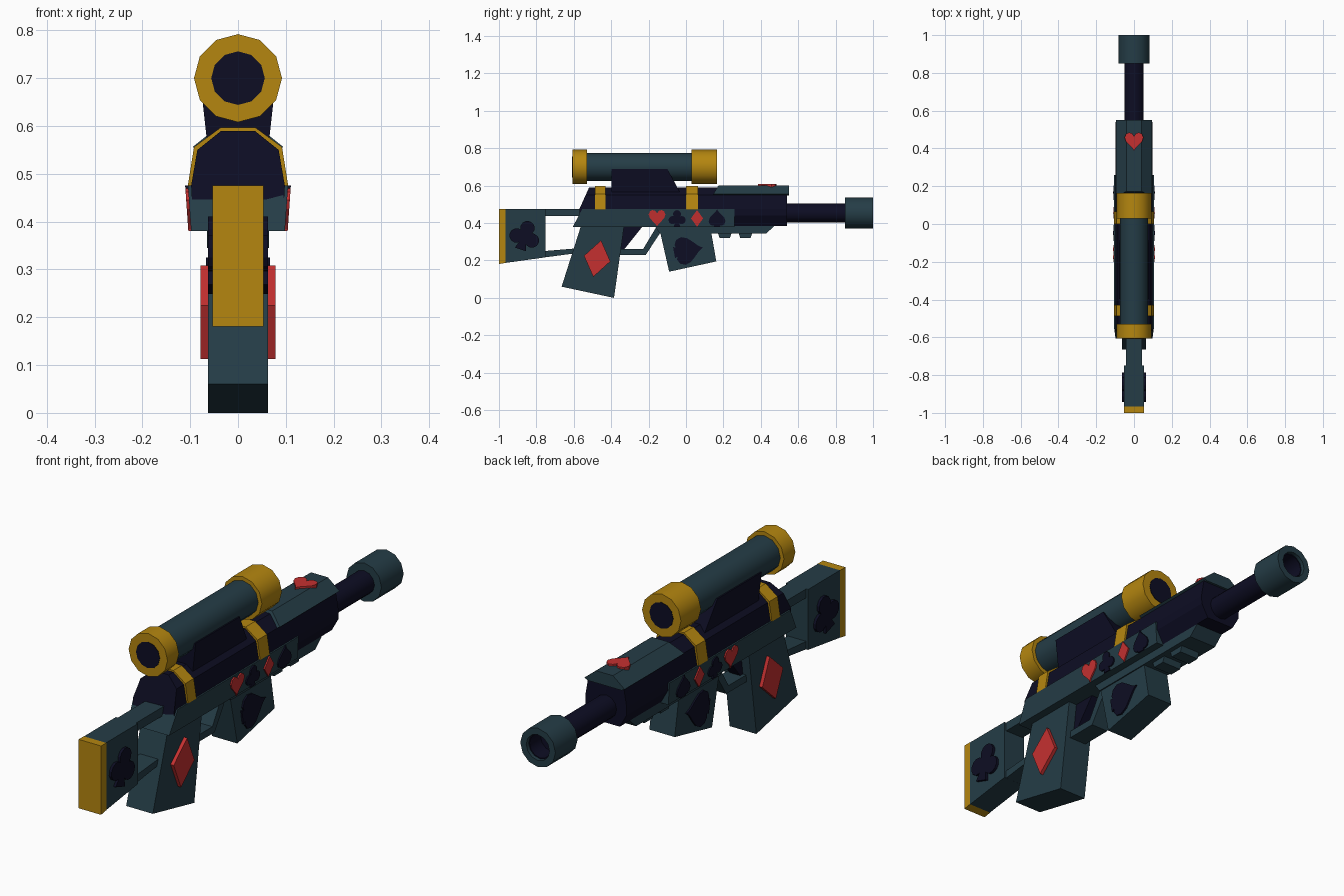
import bpy, bmesh, math
from mathutils import Matrix

if "Cube" in bpy.data.objects:
    bpy.data.objects.remove(bpy.data.objects["Cube"])


def material(name, rgb):
    m = bpy.data.materials.new(name)
    m.use_nodes = True
    m.diffuse_color = (*rgb, 1)
    m.node_tree.nodes["Principled BSDF"].inputs["Base Color"].default_value = (*rgb, 1)
    return m


SLATE = material("slate_teal", (0.018, 0.046, 0.062))
NAVY = material("dark_navy", (0.004, 0.004, 0.017))
GOLD = material("gold", (0.46, 0.24, 0.005))
RED = material("card_red", (0.56, 0.03, 0.03))


def finish(name, bm, mat, smooth=False):
    bmesh.ops.recalc_face_normals(bm, faces=bm.faces)
    me = bpy.data.meshes.new(name)
    bm.to_mesh(me)
    bm.free()
    me.materials.append(mat)
    ob = bpy.data.objects.new(name, me)
    bpy.context.collection.objects.link(ob)
    if smooth:
        bpy.ops.object.select_all(action='DESELECT')
        ob.select_set(True)
        bpy.context.view_layer.objects.active = ob
        bpy.ops.object.shade_smooth_by_angle(angle=math.radians(35))
    return ob


def loft(bm, a, b):
    """Solid between two matching outlines."""
    va, vb = [bm.verts.new(p) for p in a], [bm.verts.new(p) for p in b]
    bm.faces.new(va)
    bm.faces.new(vb[::-1])
    for i in range(len(va)):
        j = (i + 1) % len(va)
        bm.faces.new((va[i], va[j], vb[j], vb[i]))


def slab(name, outline, width, mat):
    """Side outline (y, z) spread to both sides; width is a number or a function of z."""
    w = width if callable(width) else (lambda z: width)
    bm = bmesh.new()
    loft(bm, [(-w(z), y, z) for y, z in outline], [(w(z), y, z) for y, z in outline])
    return finish(name, bm, mat)


def section(name, half, y0, y1, mat, rake=0.0, base=0.475):
    """Mirrored cross-section (x, z) swept along y, with an optional raked rear end."""
    ring = half + [(-x, z) for x, z in reversed(half)]
    bm = bmesh.new()
    loft(bm, [(x, y0 + rake * max(0, z - base), z) for x, z in ring],
         [(x, y1, z) for x, z in ring])
    return finish(name, bm, mat)


def tube(name, profile, z, mat):
    """Twelve-sided turned part along y from (radius, y) pairs."""
    n, bm, rings = 12, bmesh.new(), []
    for r, y in profile:
        rings.append([bm.verts.new((r * math.sin(math.tau * i / n), y,
                                    z + r * math.cos(math.tau * i / n))) for i in range(n)])
    for a, b in zip(rings, rings[1:]):
        for i in range(n):
            j = (i + 1) % n
            bm.faces.new((a[i], a[j], b[j], b[i]))
    bm.faces.new(rings[0])
    bm.faces.new(rings[-1])
    return finish(name, bm, mat, True)


# Card suit outlines, each about one unit tall
def heart(flip=1, shift=0.0):
    pts = []
    for i in range(20):
        t = math.tau * i / 20
        v = 13 * math.cos(t) - 5 * math.cos(2 * t) - 2 * math.cos(3 * t) - math.cos(4 * t)
        pts.append((math.sin(t) ** 3 * 0.5, flip * (v + 2.5) / 29 + shift))
    return pts


def disc(u, v, r):
    return [(u + r * math.cos(math.tau * i / 12), v + r * math.sin(math.tau * i / 12))
            for i in range(12)]


STEM = [(-0.2, -0.5), (0.2, -0.5), (0.05, -0.05), (-0.05, -0.05)]
SUITS = {
    "heart": [heart()],
    "spade": [heart(-1, 0.06), STEM],
    "diamond": [[(0, 0.5), (0.36, 0), (0, -0.5), (-0.36, 0)]],
    "club": [disc(0, 0.25, 0.24), disc(-0.27, -0.1, 0.24), disc(0.27, -0.1, 0.24),
             [(-0.1, 0.2), (-0.2, -0.1), (0.2, -0.1), (0.1, 0.2)], STEM],
}


def side_suit(name, kind, y, z, size, turn, x, thick, mat, lean=0.0):
    """Suit plate on both flanks; lean follows a sloping side."""
    rot = Matrix.Rotation(math.radians(turn), 2)
    bm = bmesh.new()
    for side in (-1, 1):
        for shape in SUITS[kind]:
            pts = [(rot[0][0] * u + rot[0][1] * v, rot[1][0] * u + rot[1][1] * v) for u, v in shape]
            pts = [(size * u, size * v) for u, v in pts]
            loft(bm, [(side * (x - 0.01 + lean * v), y + u, z + v) for u, v in pts],
                 [(side * (x + thick + lean * v), y + u, z + v) for u, v in pts])
    return finish(name, bm, mat)


# Stock
slab("butt_pad", [(-1, 0.475), (-0.965, 0.475), (-0.965, 0.187), (-1, 0.181)], 0.053, GOLD)
slab("stock_block", [(-0.965, 0.475), (-0.75, 0.475), (-0.75, 0.217), (-0.965, 0.187)], 0.052, SLATE)
slab("stock_upper_bar", [(-0.76, 0.475), (-0.5, 0.475), (-0.5, 0.437), (-0.76, 0.437)], 0.043, SLATE)
slab("stock_lower_bar", [(-0.76, 0.25), (-0.5, 0.272), (-0.5, 0.25), (-0.76, 0.216)], 0.043, SLATE)
side_suit("stock_club", "club", -0.86, 0.335, 0.16, -18, 0.052, 0.011, NAVY)

# Grip, trigger and guard
slab("grip", [(-0.56, 0.39), (-0.33, 0.39), (-0.385, 0), (-0.665, 0.06)], 0.063, SLATE)
side_suit("grip_diamond", "diamond", -0.475, 0.21, 0.2, -12, 0.063, 0.015, RED)
slab("trigger", [(-0.36, 0.385), (-0.23, 0.385), (-0.33, 0.26), (-0.36, 0.26)], 0.025, NAVY)
slab("trigger_guard", [(-0.37, 0.23), (-0.215, 0.23), (-0.13, 0.36), (-0.13, 0.385),
                       (-0.155, 0.385), (-0.23, 0.26), (-0.37, 0.26)], 0.04, SLATE)

# Lower frame
slab("side_rail", [(-0.605, 0.38), (-0.555, 0.475), (0.26, 0.475), (0.26, 0.38)],
     lambda z: 0.098 + 0.07 * (z - 0.38), SLATE)
slab("under_rail", [(-0.17, 0.387), (-0.14, 0.345), (0.43, 0.345), (0.475, 0.387)], 0.065, SLATE)
for i, y in enumerate((0.17, 0.28)):
    slab(f"rail_lug_{i + 1}", [(y, 0.35), (y + 0.075, 0.35), (y + 0.065, 0.32), (y + 0.01, 0.32)],
         0.045, SLATE)
slab("magazine", [(-0.14, 0.36), (0.133, 0.36), (0.162, 0.195), (-0.09, 0.14)], 0.06, SLATE)
side_suit("magazine_spade", "spade", 0.01, 0.255, 0.15, -80, 0.06, 0.007, NAVY)
for i, (kind, mat) in enumerate((("heart", RED), ("club", NAVY), ("diamond", RED), ("spade", NAVY))):
    side_suit("rail_" + kind, kind, -0.155 + 0.107 * i, 0.425, 0.09, 0, 0.101, 0.006, mat, 0.07)

# Upper receiver with bands and front cover
section("receiver", [(0.035, 0.59), (0.085, 0.55), (0.098, 0.475), (0.096, 0.44), (0.065, 0.385)],
        -0.57, 0.54, NAVY, 0.45)
for name, y0, y1 in (("rear_band", -0.487, -0.43), ("front_band", 0, 0.065)):
    section(name, [(0.036, 0.597), (0.092, 0.556), (0.105, 0.475), (0.1, 0.46)], y0, y1, GOLD)
section("front_cover", [(0.04, 0.6), (0.095, 0.556), (0.08, 0.548)], 0.143, 0.55, SLATE, 0.6, 0.55)
bm = bmesh.new()
badge = [(0.1 * u, 0.435 + 0.1 * v) for u, v in heart()]
loft(bm, [(x, y, 0.59) for x, y in badge], [(x, y, 0.608) for x, y in badge])
finish("cover_heart", bm, RED)

# Scope
slab("scope_mount", [(-0.398, 0.56), (-0.398, 0.69), (-0.1, 0.69), (-0.03, 0.56)],
     lambda z: 0.064 + 0.11 * (z - 0.56), NAVY)
tube("scope_tube", [(0.075, -0.54), (0.075, 0.04)], 0.7, SLATE)
for name, y0, y1 in (("rear", -0.607, -0.53), ("front", 0.03, 0.165)):
    tube(f"scope_{name}_ring", [(0.092, y0), (0.092, y1)], 0.7, GOLD)
    tube(f"scope_{name}_lens", [(0.056, y0 - 0.002), (0.056, y1 + 0.002)], 0.7, NAVY)

# Barrel and hollow muzzle
tube("barrel", [(0.05, 0.5), (0.05, 0.88)], 0.454, NAVY)
tube("muzzle", [(0.083, 0.85), (0.083, 1), (0.055, 1), (0.055, 0.9)], 0.454, SLATE)
tube("muzzle_bore", [(0.054, 0.86), (0.054, 0.985), (0.05, 0.985), (0.05, 0.91)], 0.454, NAVY)
